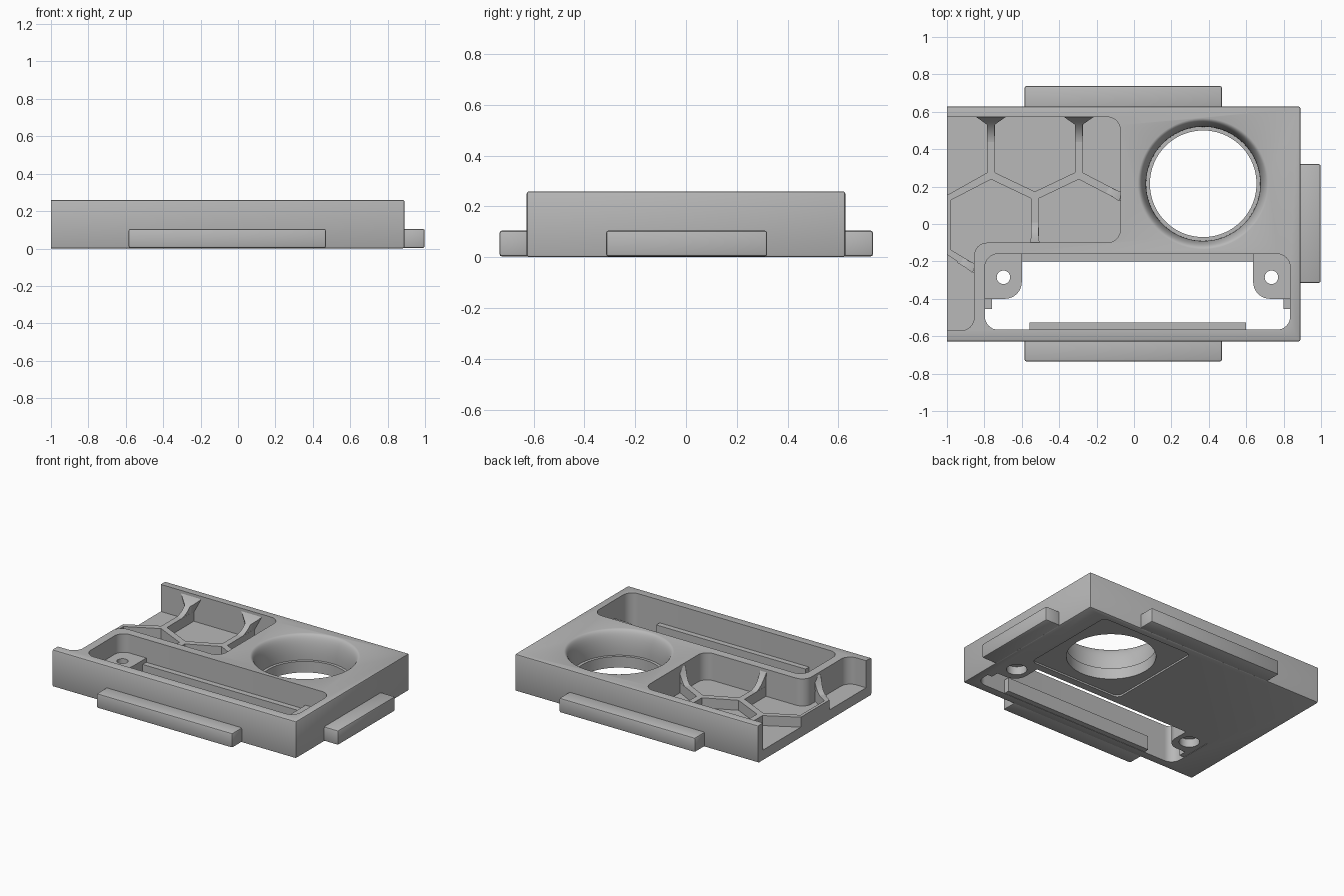
import bpy, bmesh, math
from mathutils import Vector

if "Cube" in bpy.data.objects:
    bpy.data.objects.remove(bpy.data.objects["Cube"], do_unlink=True)

grey = bpy.data.materials.new("plain_grey")
grey.use_nodes = True
colour = (0.48, 0.48, 0.48, 1)
grey.diffuse_color = colour
grey.node_tree.nodes["Principled BSDF"].inputs["Base Color"].default_value = colour

FLOOR, RIB, TOP = 0.07, 0.14, 0.26


def finish(name, bm):
    bmesh.ops.recalc_face_normals(bm, faces=bm.faces)
    mesh = bpy.data.meshes.new(name)
    bm.to_mesh(mesh)
    bm.free()
    mesh.materials.append(grey)
    ob = bpy.data.objects.new(name, mesh)
    bpy.context.collection.objects.link(ob)
    return ob


def loft(name, rings):
    """Closed solid through rings of equal length."""
    bm = bmesh.new()
    loops = [[bm.verts.new(p) for p in ring] for ring in rings]
    n = len(loops[0])
    for a, b in zip(loops, loops[1:]):
        for i in range(n):
            j = (i + 1) % n
            bm.faces.new((a[i], a[j], b[j], b[i]))
    bm.faces.new(loops[0])
    bm.faces.new(loops[-1])
    return finish(name, bm)


def prism(name, outline, z0, z1):
    return loft(name, [[(x, y, z) for x, y in outline] for z in (z0, z1)])


def rect(x0, x1, y0, y1):
    return [(x0, y0), (x1, y0), (x1, y1), (x0, y1)]


def rounded(points, radii, steps=8):
    """Round the right-angled corners of an outline."""
    out = []
    for i, (p, r) in enumerate(zip(points, radii)):
        if not r:
            out.append(p)
            continue
        p = Vector(p)
        d1 = (Vector(points[i - 1]) - p).normalized()
        d2 = (Vector(points[(i + 1) % len(points)]) - p).normalized()
        for k in range(steps + 1):
            a = math.pi / 2 * k / steps
            out.append(tuple(p + r * (d1 + d2) - r * (d2 * math.cos(a) + d1 * math.sin(a))))
    return out


def lathe(name, centre, profile, n=96):
    """Solid of revolution from (radius, height) pairs."""
    angles = [2 * math.pi * i / n for i in range(n)]
    return loft(name, [[(centre[0] + r * math.cos(a), centre[1] + r * math.sin(a), z)
                        for a in angles] for r, z in profile])


def bevel(ob, width, keep=lambda a, b: True, segments=2):
    bm = bmesh.new()
    bm.from_mesh(ob.data)
    edges = [e for e in bm.edges if keep(e.verts[0].co, e.verts[1].co)]
    bmesh.ops.bevel(bm, geom=edges, offset=width, segments=segments, profile=0.5, affect='EDGES')
    bm.to_mesh(ob.data)
    bm.free()


def cut(ob, *cutters):
    bpy.context.view_layer.objects.active = ob
    for c in cutters:
        c.hide_render = True
        mod = ob.modifiers.new("cut", 'BOOLEAN')
        mod.operation, mod.solver, mod.object = 'DIFFERENCE', 'EXACT', c
        bpy.ops.object.modifier_apply(modifier=mod.name)
        bpy.data.objects.remove(c, do_unlink=True)


# Main plate, left end square where the pocket runs out
body = prism("body", rect(-1, 0.89, -0.628, 0.628), 0, TOP)
bevel(body, 0.01, lambda a, b: not (a.x < -0.99 and b.x < -0.99))

# Open L-shaped pocket
pocket = rounded([(-1.1, -0.57), (-0.855, -0.57), (-0.855, -0.1), (-0.073, -0.1),
                  (-0.073, 0.572), (-1.1, 0.572)], [0, 0.07, 0.07, 0.07, 0.07, 0])
# Long slot right through
slot = rounded(rect(-0.797, 0.835, -0.565, -0.16), [0.07] * 4)
# Round opening with a rolled rim and an inner ledge
HOLE = (0.37, 0.215)
arc = [math.pi / 2 * i / 10 for i in range(11)]
opening = ([(0.285, -0.1), (0.285, 0.09), (0.305, 0.09)]
           + [(0.35 - 0.045 * math.cos(a), 0.11 + 0.15 * math.sin(a)) for a in arc]
           + [(0.35, 0.3)])
# Shallow square recess underneath
recess = rounded(rect(0.01, 0.73, -0.145, 0.575), [0.04] * 4)
cut(body,
    prism("pocket_cutter", pocket, FLOOR, 0.4),
    prism("slot_cutter", slot, -0.1, 0.4),
    lathe("opening_cutter", HOLE, opening),
    prism("recess_cutter", recess, -0.1, 0.012))

# Edge tongues on three sides
for name, box in (("back_tongue", rect(-0.585, 0.47, 0.6, 0.737)),
                  ("front_tongue", rect(-0.585, 0.47, -0.735, -0.6)),
                  ("right_tongue", rect(0.86, 0.998, -0.315, 0.32))):
    bevel(prism(name, box, 0.003, 0.105), 0.01)

# Ledges inside the slot
prism("slot_back_ledge", rect(-0.74, 0.78, -0.2, -0.15), 0.002, 0.1)
prism("slot_front_ledge", rect(-0.56, 0.6, -0.575, -0.527), 0.002, 0.1)

# Screw lugs at both ends of the slot
for side, wall, inner in (("right", -0.805, -0.6), ("left", 0.843, 0.637)):
    s = 1 if inner > wall else -1
    lug = prism(side + "_screw_lug", rounded(
        [(wall, -0.4), (inner, -0.4), (inner, -0.15), (wall, -0.15)], [0, 0.09, 0, 0.07]),
        0.002, 0.13)
    hole = (inner - s * 0.098, -0.285)
    cut(lug, lathe("screw_cutter", hole,
                   [(0.065, -0.1), (0.065, 0.06), (0.036, 0.06), (0.036, 0.3)], 32))
    prism(side + "_lug_stop", rect(*sorted((wall, wall + s * 0.045)), -0.455, -0.39), 0.002, 0.1)


# Honeycomb ribs on the pocket floor
def rib(name, a, b, half=0.021):
    a, b = Vector(a), Vector(b)
    d = (b - a).normalized()
    side = Vector((-d.y, d.x)) * half
    a, b = a - d * 0.01, b + d * 0.01
    prism(name, [tuple(max(-1, p.x) if i == 0 else p.y for i in (0, 1))
                 for p in (a + side, a - side, b - side, b + side)], 0.05, RIB)


peaks = [(-0.765, 0.262), (-0.295, 0.262)]
valley, left_end, right_end = (-0.53, 0.15), (-1, 0.14), (-0.06, 0.14)
for i, (a, b) in enumerate([(left_end, peaks[0]), (peaks[0], valley), (valley, peaks[1]),
                            (peaks[1], right_end), (peaks[0], (-0.765, 0.57)),
                            (peaks[1], (-0.295, 0.57)), (valley, (-0.53, -0.1)),
                            (left_end, (-1, -0.15)), ((-1, -0.15), (-0.85, -0.24))]):
    rib("rib_%d" % (i + 1), a, b)


# Curved flares where ribs climb the pocket walls
def flare(name, wall, direction, spread, reach):
    wall, d = Vector(wall), Vector(direction).normalized()
    side = Vector((-d.y, d.x))
    rings = []
    for k in range(13):
        t = (k / 12) ** 1.5
        dist = reach * t
        top = RIB - 0.002 + (TOP - 0.012 - RIB) * (1 - t) ** 2.5
        wide = 0.02 + spread * max(0, 1 - dist / 0.045)
        c = wall + d * (dist - 0.004)
        rings.append([(*(c + side * w), z) for w, z in
                      ((-0.02, 0.05), (0.02, 0.05), (0.02, RIB - 0.01), (wide, top),
                       (-wide, top), (-0.02, RIB - 0.01))])
    loft(name, rings)


for i, (x, y) in enumerate(peaks):
    flare("back_flare_%d" % (i + 1), (x, 0.572), (0, -1), 0.065, 0.17)
flare("front_flare", (-0.53, -0.1), (0, 1), 0.005, 0.14)
flare("corner_flare", (-0.855, -0.237), (-0.86, 0.51), 0.005, 0.1)
flare("side_flare", (-0.073, 0.146), (-0.88, 0.47), 0.005, 0.1)

# Smooth curves, sharp corners
for ob in bpy.context.collection.objects:
    if ob.type == 'MESH' and grey.name in ob.data.materials:
        bpy.ops.object.select_all(action='DESELECT')
        ob.select_set(True)
        bpy.context.view_layer.objects.active = ob
        bpy.ops.object.shade_smooth_by_angle(angle=math.radians(30))
